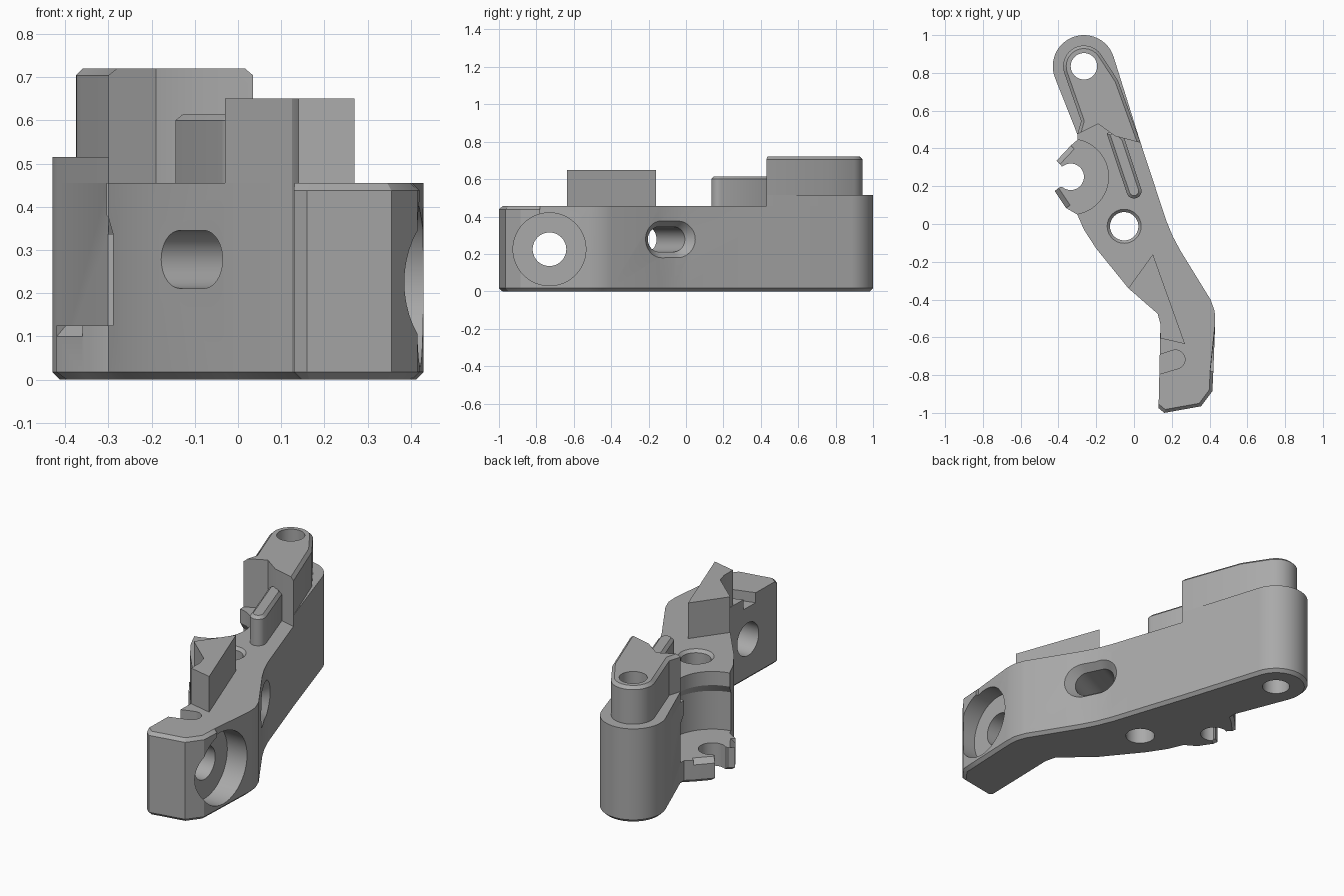
import bpy, bmesh
from math import cos, sin, radians, pi
from mathutils import Vector

if "Cube" in bpy.data.objects:
    bpy.data.objects.remove(bpy.data.objects["Cube"])

grey = bpy.data.materials.new("machined grey")
grey.use_nodes = True
grey.diffuse_color = (0.4, 0.4, 0.4, 1)
grey.node_tree.nodes["Principled BSDF"].inputs["Base Color"].default_value = (0.4, 0.4, 0.4, 1)


def loft(name, rings, bevel=0, rule=None):
    """Capped solid through matching rings, with edges chosen by rule chamfered."""
    bm = bmesh.new()
    rows = [[bm.verts.new(p) for p in ring] for ring in rings]
    n = len(rows[0])
    for a, b in zip(rows, rows[1:]):
        for i in range(n):
            j = (i + 1) % n
            bm.faces.new((a[i], a[j], b[j], b[i]))
    bm.faces.new(rows[0][::-1])
    bm.faces.new(rows[-1])
    bmesh.ops.recalc_face_normals(bm, faces=bm.faces[:])
    if bevel:
        chosen = [e for e in bm.edges if rule(e.verts[0].co, e.verts[1].co)]
        bmesh.ops.bevel(bm, geom=chosen, offset=bevel, segments=1, affect='EDGES', profile=0.5)
    mesh = bpy.data.meshes.new(name)
    bm.to_mesh(mesh)
    bm.free()
    mesh.materials.append(grey)
    obj = bpy.data.objects.new(name, mesh)
    bpy.context.collection.objects.link(obj)
    return obj


def prism(name, outline, z0, z1, bevel=0, rule=None):
    return loft(name, [[(x, y, z) for x, y in outline] for z in (z0, z1)], bevel, rule)


def arc(cx, cy, r, start, end, steps=24):
    angles = [radians(start + (end - start) * i / steps) for i in range(steps + 1)]
    return [(cx + r * cos(a), cy + r * sin(a)) for a in angles]


def turned(cx, cy, profile, steps=64):
    """Upright round cutter from (radius, height) pairs."""
    return loft("cutter", [[(x, y, z) for x, y in arc(cx, cy, r, 0, 360, steps)[:-1]]
                           for r, z in profile])


def side_slot(centre, axis, profile):
    """Sideways obround cutter from (distance, half width, half height) triples."""
    axis = Vector(axis).normalized()
    across = Vector((-axis.y, axis.x, 0))
    rings = []
    for d, w, h in profile:
        shape = arc(w - h, 0, h, -90, 90) + arc(h - w, 0, h, 90, 270)
        if w == h:
            shape = arc(0, 0, h, 0, 360, 48)[:-1]
        rings.append([Vector(centre) + axis * d + across * u + Vector((0, 0, v)) for u, v in shape])
    return loft("cutter", rings)


def cut(obj, cutters):
    for c in cutters:
        c.hide_render = True
        mod = obj.modifiers.new("cut", 'BOOLEAN')
        mod.operation, mod.solver, mod.object = 'DIFFERENCE', 'EXACT', c
    graph = bpy.context.evaluated_depsgraph_get()
    graph.update()
    mesh = bpy.data.meshes.new_from_object(obj.evaluated_get(graph))
    obj.modifiers.clear()
    obj.data = mesh
    for c in cutters:
        bpy.data.objects.remove(c)


PIN = (-0.265, 0.835)
SOCKET = (-0.335, 0.25)
TOP = 0.455
rear_round = arc(*PIN, 0.165, 18, 202)
vee = [(-0.30, 0.475), (-0.19, 0.53), (-0.10, 0.465), (0.035, 0.43)]

# Main arm, including the hooked floor of the socket
front = [(0.13, -0.975), (0.16, -1.0), (0.355, -0.965), (0.415, -0.885), (0.42, -0.78)]
right_side = [(0.43, -0.52), (0.427, -0.46), (0.405, -0.40), (0.245, -0.14),
              (0.205, -0.065), (0.17, 0.02), (0.035, 0.43)]
hook = [(-0.30, 0.475), (-0.30, 0.445), (-0.335, 0.415), (-0.41, 0.335), (-0.385, 0.31),
        (-0.385, 0.20), (-0.42, 0.175), (-0.36, 0.085), (-0.30, 0.05)]
left_side = [(-0.265, -0.03), (-0.20, -0.13), (-0.03, -0.34), (0.125, -0.475), (0.14, -0.53)]


def arm_chamfers(a, b):
    low = a.z < 0.01 and b.z < 0.01
    nose = min(a.z, b.z) > 0.4 and max(a.y, b.y) < -0.77
    return low or nose


arm = prism("arm", front + right_side + rear_round + hook + left_side, 0, TOP, 0.017, arm_chamfers)


def prong_chamfer(a, b):
    """Triangular cutter along the upper outer edge of a hook prong."""
    a, b = Vector((*a, 0.126)), Vector((*b, 0.126))
    out = (b - a).cross(Vector((0, 0, 1))).normalized()
    if out.x > 0:
        out = -out
    offsets = [-out * 0.027, out * 0.02, out * 0.02 - Vector((0, 0, 0.047))]
    return loft("cutter", [[p + o for o in offsets] for p in (a, b)])


notch_end = arc(0.22, -0.717, 0.05, -70, 110, 16)
cut(arm, [
    turned(*SOCKET, [(0.23, 0.125), (0.23, 0.335), (0.20, 0.38), (0.20, 0.6)]),
    turned(*SOCKET, [(0.07, -0.1), (0.07, 0.2)]),
    prism("cutter", [(-0.5, 0.195), (-0.34, 0.195), (-0.34, 0.305), (-0.5, 0.305)], -0.1, 0.2),
    prong_chamfer((-0.42, 0.175), (-0.36, 0.085)),
    prong_chamfer((-0.41, 0.335), (-0.335, 0.415)),
    turned(*PIN, [(0.07, -0.1), (0.07, 0.6)]),
    turned(-0.052, -0.012, [(0.075, -0.1), (0.075, 0.44), (0.105, 0.47)]),
    side_slot((0.225, -0.083, 0.278), (0.9, 0.44, 0),
              [(-0.7, 0.11, 0.067), (-0.05, 0.11, 0.067), (0.01, 0.155, 0.112), (0.1, 0.155, 0.112)]),
    side_slot((0, -0.73, 0.225), (1, 0, 0), [(0, 0.09, 0.09), (0.5, 0.09, 0.09)]),
    side_slot((0, -0.73, 0.225), (1, 0, 0), [(0.31, 0.195, 0.195), (0.5, 0.195, 0.195)]),
    prism("cutter", notch_end + [(0.05, -0.72), (0.05, -0.82)], 0.40, 0.5),
])

# Rear shoulder and the pin boss above it
shoulder = prism("rear_shoulder", rear_round + vee, TOP, 0.515)
boss_outline = ([(-0.085, 0.76)] + arc(*PIN, 0.11, 35, 200, 16) + [(-0.28, 0.545)] + vee)
boss = prism("pin_boss", boss_outline, 0.515, 0.72, 0.016,
             lambda a, b: min(a.z, b.z) > 0.7 and max(a.y, b.y) > 0.535)
for part in (shoulder, boss):
    cut(part, [turned(*PIN, [(0.07, 0.3), (0.07, 0.9)])])

# Slanted rib with a rounded end
rib_outline = [(-0.05, 0.45), (-0.10, 0.50), (-0.145, 0.48)] + arc(0.0, 0.175, 0.04, 200, 380, 14)
rib = prism("rib", rib_outline, TOP, 0.615, 0.015, lambda a, b: min(a.z, b.z) > 0.6)

# Raised wedge
wedge = prism("wedge", [(0.10, -0.16), (-0.03, -0.34), (0.125, -0.475), (0.14, -0.53),
                        (0.14, -0.605), (0.27, -0.635)], TOP, 0.65)

bpy.ops.object.select_all(action='DESELECT')
for part in (arm, shoulder, boss, rib, wedge):
    part.select_set(True)
bpy.context.view_layer.objects.active = arm
bpy.ops.object.shade_smooth_by_angle(angle=radians(28))
